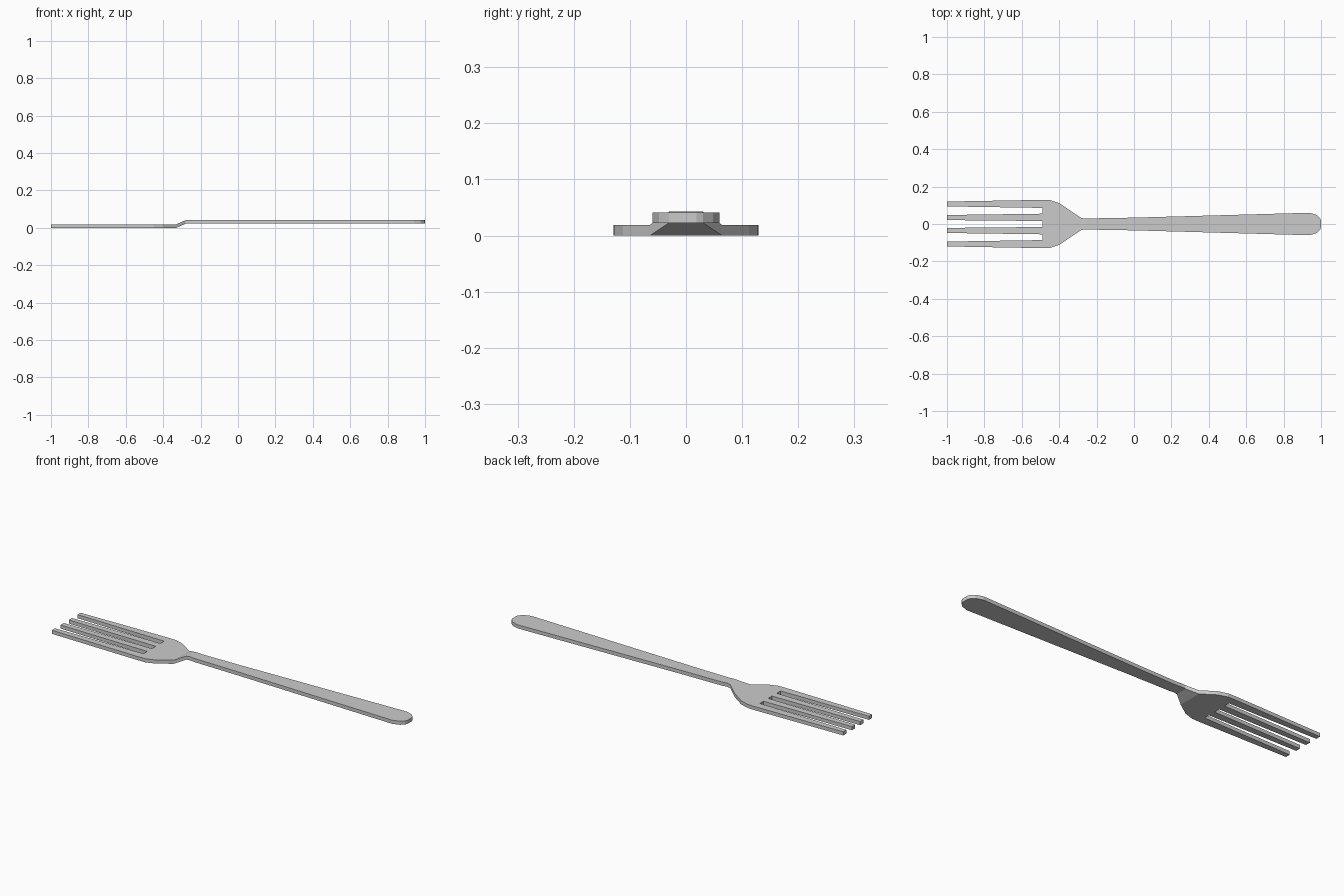
import bpy, bmesh

if "Cube" in bpy.data.objects:
    bpy.data.objects.remove(bpy.data.objects["Cube"])

THICK = 0.019
# column positions across the width (edges of the four tines), at root and at tip
ROOT = [-0.129, -0.086, -0.055, -0.016, 0.016, 0.055, 0.086, 0.129]
TIP = [-0.120, -0.094, -0.048, -0.021, 0.021, 0.048, 0.094, 0.120]
# x, half width, top z: from tine roots through neck to handle end
STATIONS = [(-0.45, 0.128, 0.019), (-0.40, 0.112, 0.019), (-0.33, 0.064, 0.019),
            (-0.28, 0.031, 0.041), (-0.26, 0.030, 0.043), (-0.23, 0.030, 0.041),
            (0.0, 0.034, 0.041), (0.94, 0.060, 0.041), (0.977, 0.048, 0.041),
            (0.995, 0.030, 0.041), (1.0, 0.019, 0.041)]

bm = bmesh.new()


def row(x, ys, z):
    return [bm.verts.new((x, y, z)) for y in ys]


def bridge(a, b, columns):
    for i in columns:
        bm.faces.new((a[i], b[i], b[i + 1], a[i + 1]))


# tines: every other column only
root = row(-0.49, ROOT, THICK)
tip = row(-1.0, TIP, THICK)
bridge(tip, root, (0, 2, 4, 6))

# head, neck and handle
prev = root
for x, half, z in STATIONS:
    cur = row(x, [y * half / ROOT[-1] for y in ROOT], z)
    bridge(prev, cur, range(7))
    prev = cur
bmesh.ops.delete(bm, geom=[v for v in bm.verts if not v.link_faces], context='VERTS')

# straight-down thickness
top = bm.faces[:]
copy = bmesh.ops.duplicate(bm, geom=bm.verts[:] + bm.edges[:] + top)
vmap = copy["vert_map"]
rim = [e for f in top for e in f.edges if e.is_boundary]
pairs = [(e.verts[0], e.verts[1], vmap[e.verts[0]], vmap[e.verts[1]]) for e in rim]
for a, b, c, d in pairs:
    c_d = (a, b, d, c)
    bm.faces.new(c_d)
lower = {v for p in copy["geom"] if isinstance(p, bmesh.types.BMVert) for v in (p,)}
for v in lower:
    v.co.z -= THICK
bmesh.ops.recalc_face_normals(bm, faces=bm.faces[:])

mesh = bpy.data.meshes.new("fork")
bm.to_mesh(mesh)
bm.free()
bpy.context.collection.objects.link(bpy.data.objects.new("fork", mesh))
